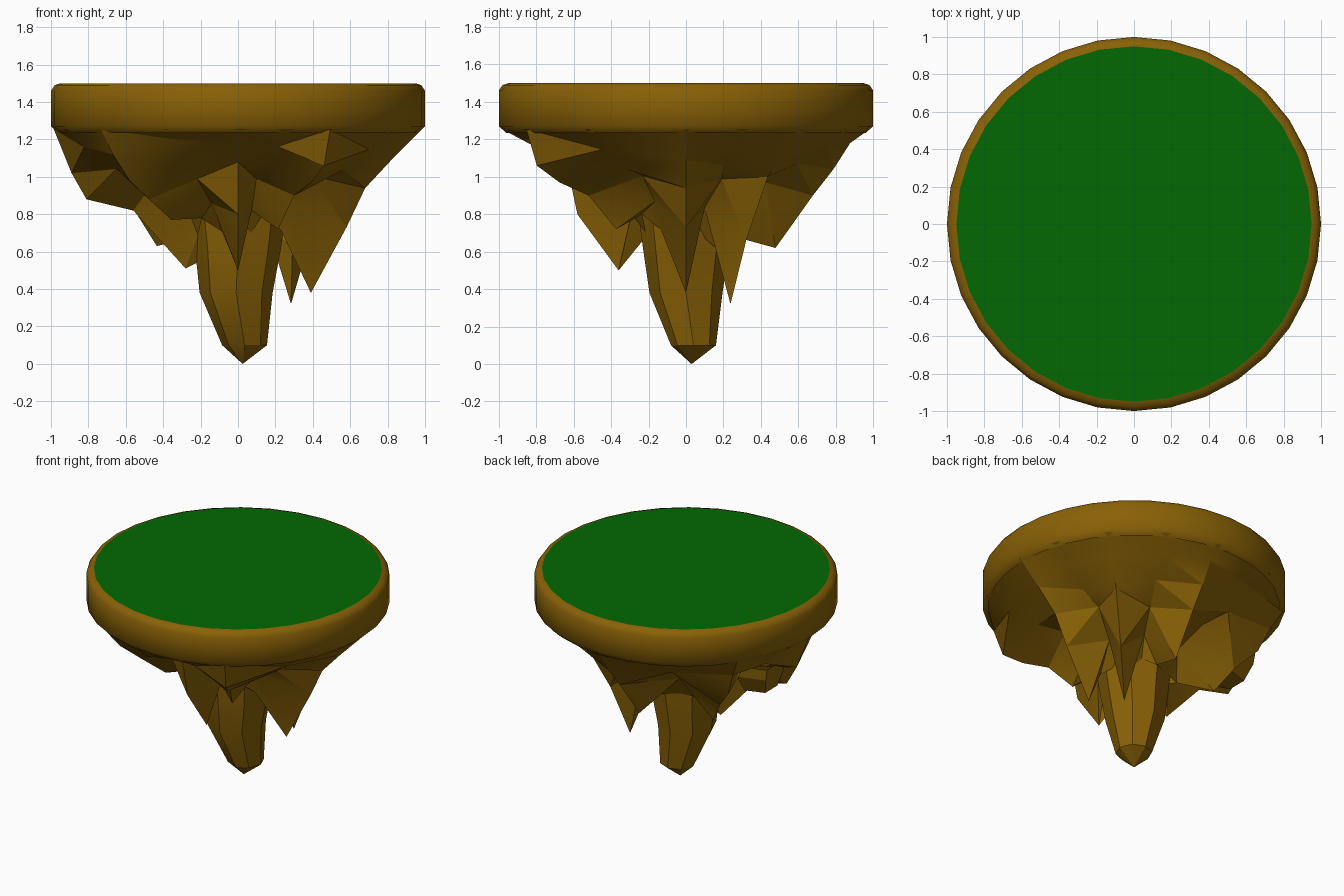
import bpy, bmesh, math, random

if "Cube" in bpy.data.objects:
    bpy.data.objects.remove(bpy.data.objects["Cube"])

random.seed(4)


def material(name, rgb):
    m = bpy.data.materials.new(name)
    m.diffuse_color = (*rgb, 1)
    m.use_nodes = True
    m.node_tree.nodes["Principled BSDF"].inputs["Base Color"].default_value = m.diffuse_color
    return m


EARTH = material("earth_brown", (0.25, 0.12, 0.002))
GRASS = material("grass_green", (0.001, 0.14, 0.001))


def loft(name, rings, mats, bottom_tip=None, cap_top=False, angle=30):
    """Skin a list of equal-length point rings, ordered from top to bottom."""
    bm = bmesh.new()
    vr = [[bm.verts.new(p) for p in ring] for ring in rings]
    n = len(vr[0])
    for a, b in zip(vr, vr[1:]):
        for i in range(n):
            j = (i + 1) % n
            bm.faces.new((a[i], a[j], b[j], b[i])[::-1])
    if bottom_tip:
        t = bm.verts.new(bottom_tip)
        for i in range(n):
            bm.faces.new((vr[-1][i], t, vr[-1][(i + 1) % n]))
    if cap_top:
        bm.faces.new(vr[0]).material_index = len(mats) - 1
    bmesh.ops.triangulate(bm, faces=[f for f in bm.faces if len(f.verts) == 4])
    me = bpy.data.meshes.new(name)
    bm.to_mesh(me)
    bm.free()
    for m in mats:
        me.materials.append(m)
    ob = bpy.data.objects.new(name, me)
    bpy.context.collection.objects.link(ob)
    bpy.context.view_layer.objects.active = ob
    ob.select_set(True)
    bpy.ops.object.shade_smooth_by_angle(angle=math.radians(angle))
    ob.select_set(False)
    return ob


def circle(r, z, n, cx=0, cy=0):
    return [(cx + r * math.cos(2 * math.pi * i / n),
             cy + r * math.sin(2 * math.pi * i / n), z) for i in range(n)]


# Round earth slab with a softened rim and a flat grass top
slab = loft("island_slab",
            [circle(r, z, 32) for r, z in
             ((0.95, 1.5), (0.98, 1.49), (1, 1.46), (1, 1.27), (0.96, 1.235))],
            [EARTH, GRASS], cap_top=True, angle=50)
for p in slab.data.polygons:
    if p.material_index == 1:
        p.use_smooth = False

# Hanging rock ridges: direction in degrees from +x, then (radius, height) points
RIDGES = [
    (0, [(0.82, 1.09), (0.68, 0.94), (0.58, 0.73), (0.39, 0.38), (0.29, 0.62)]),
    (40, [(0.83, 1.14), (0.68, 1.00), (0.50, 0.66), (0.37, 0.32), (0.25, 0.62)]),
    (85, [(0.88, 1.18), (0.79, 1.04), (0.68, 0.90), (0.48, 0.62), (0.26, 0.68)]),
    (145, [(0.90, 1.12), (0.82, 0.95), (0.66, 0.80), (0.53, 0.63), (0.28, 0.68)]),
    (180, [(0.89, 1.02), (0.81, 0.88), (0.56, 0.82), (0.28, 0.51), (0.22, 0.54)]),
    (222, [(0.90, 1.12), (0.78, 0.98), (0.64, 0.88), (0.48, 0.77), (0.26, 0.78)]),
    (270, [(0.76, 1.18), (0.64, 1.08), (0.58, 0.80), (0.36, 0.50), (0.29, 0.80)]),
    (300, [(0.92, 1.06), (0.78, 0.97), (0.60, 0.90), (0.43, 0.72), (0.27, 0.80)]),
]
VALLEY = [(0.86, 1.17), (0.67, 1.07), (0.48, 0.97), (0.31, 0.85), (0.23, 0.72)]

# Valleys between ridges, jittered (except the smooth back-right one)
columns = []
for k, (deg, ridge) in enumerate(RIDGES):
    nxt = RIDGES[(k + 1) % 8][0] + (360 if k == 7 else 0)
    columns.append([(math.radians(deg), r, z) for r, z in ridge])
    amp = 0.0 if k == 1 else 0.035
    columns.append([(math.radians((deg + nxt) / 2 + random.uniform(-80, 80) * amp),
                     r + random.uniform(-amp, amp),
                     z + random.uniform(-amp, amp)) for r, z in VALLEY])

# Rim ring follows the directions of the ridges below it
rings = [[(0.985 * math.cos(c[0][0]), 0.985 * math.sin(c[0][0]), 1.255) for c in columns]]
for level in range(5):
    rings.append([(c[level][1] * math.cos(c[level][0]),
                   c[level][1] * math.sin(c[level][0]), c[level][2])
                  for c in columns])
loft("hanging_rock", rings, [EARTH], angle=25)

# Central stalactite
loft("central_stalactite",
     [circle(0.255, 0.8, 8), circle(0.23, 0.62, 8), circle(0.195, 0.38, 8, -0.01),
      circle(0.12, 0.10, 8, 0.035, 0.04)],
     [EARTH], bottom_tip=(0.025, 0.03, 0), angle=25)

# Loose block widening the left ridge
loft("left_block",
     [circle(0.16, 1.08, 5, -0.70, 0.16), circle(0.17, 1.0, 5, -0.68, 0.15),
      circle(0.12, 0.88, 5, -0.68, 0.13)],
     [EARTH], bottom_tip=(-0.67, 0.13, 0.87), angle=20)
